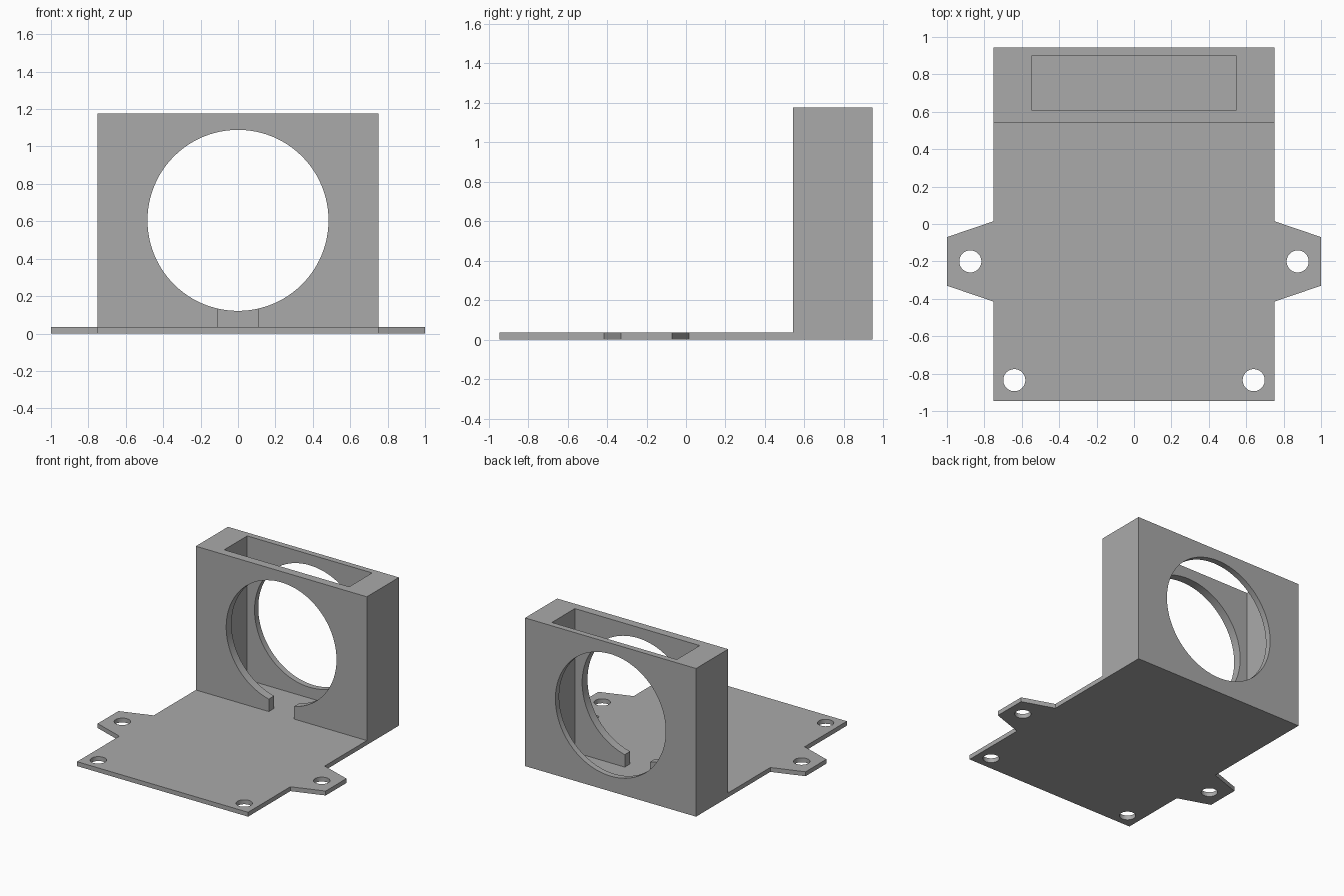
import bpy
import bmesh
from math import radians

cube = bpy.data.objects.get("Cube")
if cube:
    bpy.data.objects.remove(cube, do_unlink=True)

grey = bpy.data.materials.new("Plain grey")
grey.use_nodes = True
colour = (0.4, 0.4, 0.4, 1)
grey.diffuse_color = colour
grey.node_tree.nodes["Principled BSDF"].inputs["Base Color"].default_value = colour

HALF_W, HALF_D = 0.75, 0.945
PLATE_H, TOP = 0.035, 1.175
WALL_FRONT = 0.543


def prism(name, outline, z0, z1):
    """Extrude an outline in the xy plane from z0 to z1."""
    bm = bmesh.new()
    face = bm.faces.new([bm.verts.new((x, y, z0)) for x, y in outline])
    grown = bmesh.ops.extrude_face_region(bm, geom=[face])["geom"]
    verts = [v for v in grown if isinstance(v, bmesh.types.BMVert)]
    bmesh.ops.translate(bm, verts=verts, vec=(0, 0, z1 - z0))
    bmesh.ops.recalc_face_normals(bm, faces=bm.faces)
    mesh = bpy.data.meshes.new(name)
    bm.to_mesh(mesh)
    bm.free()
    mesh.materials.append(grey)
    obj = bpy.data.objects.new(name, mesh)
    bpy.context.collection.objects.link(obj)
    return obj


def box(name, x, y0, y1, z0, z1):
    return prism(name, [(-x, y0), (x, y0), (x, y1), (-x, y1)], z0, z1)


def cylinder(name, radius, depth, location, sides, tilt=0):
    bpy.ops.mesh.primitive_cylinder_add(vertices=sides, radius=radius, depth=depth,
                                        location=location, rotation=(tilt, 0, 0))
    obj = bpy.context.object
    obj.name = name
    obj.data.materials.append(grey)
    return obj


def boolean(target, other, operation):
    mod = target.modifiers.new(other.name, "BOOLEAN")
    mod.operation = operation
    mod.solver = "EXACT"
    mod.object = other
    bpy.context.view_layer.objects.active = target
    bpy.ops.object.modifier_apply(modifier=mod.name)
    bpy.data.objects.remove(other, do_unlink=True)


# Base plate with a tapered ear on each side
right_edge = [(HALF_W, -HALF_D), (HALF_W, -0.415), (1, -0.33),
              (1, -0.07), (HALF_W, 0.015), (HALF_W, HALF_D)]
left_edge = [(-x, y) for x, y in reversed(right_edge)]
bracket = prism("mounting_bracket", right_edge + left_edge, 0, PLATE_H)

# Upright housing, joined to the plate
boolean(bracket, box("housing", HALF_W, WALL_FRONT, HALF_D, 0, TOP), "UNION")

# Slot open at the top, reaching down to the plate
boolean(bracket, box("slot", 0.548, 0.61, 0.898, PLATE_H, TOP + 0.1), "DIFFERENCE")

# Large round opening through both walls
boolean(bracket, cylinder("round_opening", 0.484, 0.8, (0, 0.75, 0.605), 96, radians(90)),
        "DIFFERENCE")

# Gap through the front wall beneath the opening
boolean(bracket, box("front_gap", 0.11, 0.5, 0.75, PLATE_H, 0.4), "DIFFERENCE")

# Screw holes in the ears and front corners
for side in (-1, 1):
    for x, y in ((0.875, -0.2), (0.64, -0.835)):
        boolean(bracket, cylinder("screw_hole", 0.059, 0.2, (side * x, y, 0), 48), "DIFFERENCE")

# Smooth the round walls and keep the edges sharp
bpy.ops.object.select_all(action="DESELECT")
bracket.select_set(True)
bpy.context.view_layer.objects.active = bracket
bpy.ops.object.shade_smooth_by_angle(angle=radians(30))
